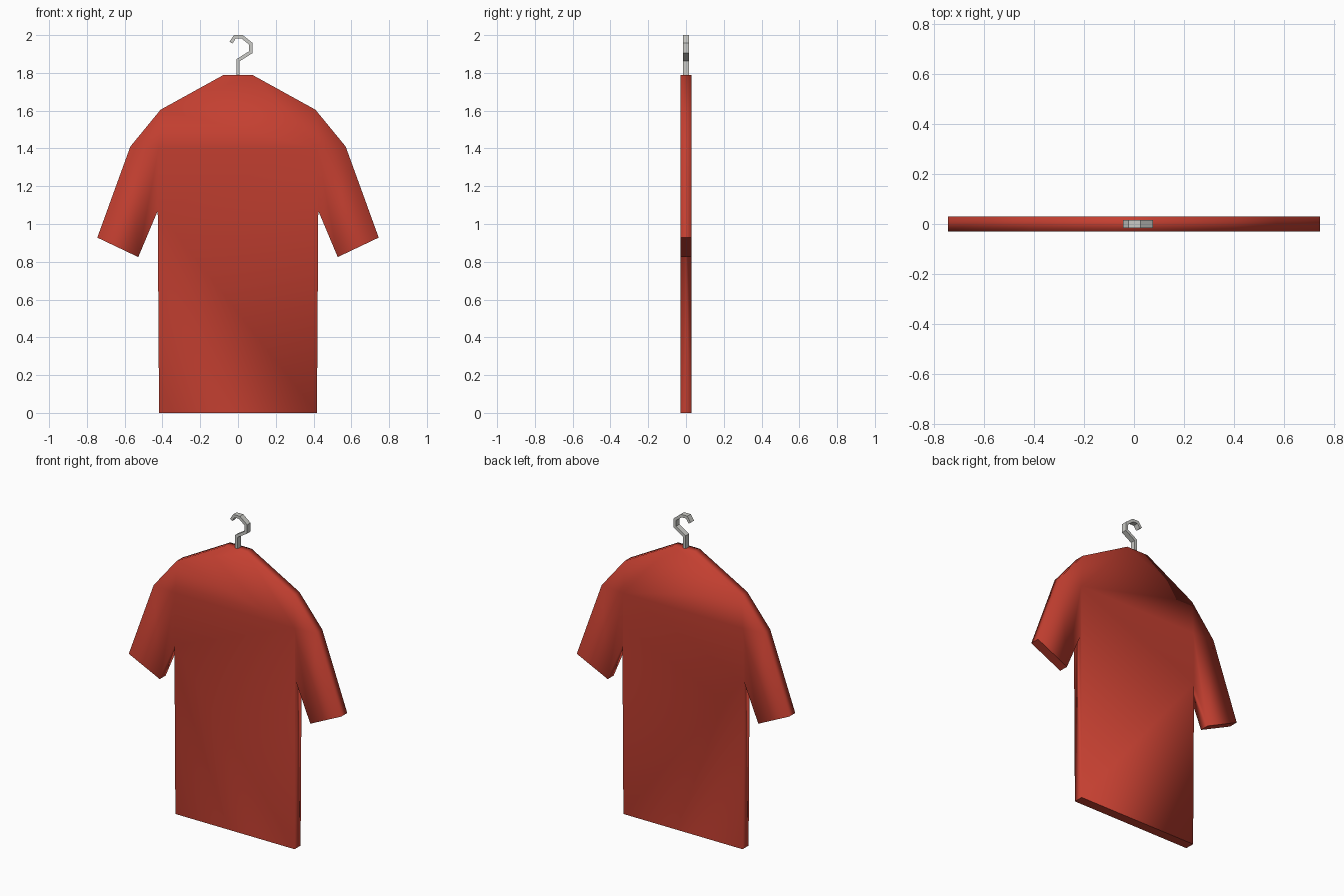
import bpy, bmesh
from mathutils import Vector

if "Cube" in bpy.data.objects:
    bpy.data.objects.remove(bpy.data.objects["Cube"])


def material(name, rgb):
    m = bpy.data.materials.new(name)
    m.diffuse_color = (*rgb, 1)
    m.use_nodes = True
    m.node_tree.nodes["Principled BSDF"].inputs["Base Color"].default_value = m.diffuse_color
    return m


def plate(name, polys, depth, mat, smooth):
    """Flat panels in the XZ plane, welded and extruded to +-depth in y."""
    bm = bmesh.new()
    for poly in polys:
        bm.faces.new([bm.verts.new((x, -depth, z)) for x, z in poly])
    bmesh.ops.remove_doubles(bm, verts=bm.verts[:], dist=0.0005)
    front = bm.faces[:]
    back = bmesh.ops.extrude_face_region(bm, geom=front, use_keep_orig=True)
    verts = [g for g in back["geom"] if isinstance(g, bmesh.types.BMVert)]
    bmesh.ops.translate(bm, verts=verts, vec=(0, 2 * depth, 0))
    bmesh.ops.recalc_face_normals(bm, faces=bm.faces[:])
    for f in bm.faces:
        f.smooth = smooth
        # crisp openings at the hem and cuffs
        if f.normal.z < -0.6:
            for e in f.edges:
                e.smooth = False
    me = bpy.data.meshes.new(name)
    bm.to_mesh(me)
    bm.free()
    me.materials.append(mat)
    ob = bpy.data.objects.new(name, me)
    bpy.context.collection.objects.link(ob)
    return ob


def ribbon(path, half):
    """Quads following a path with mitred corners."""
    pts = [Vector(p) for p in path]
    left, right = [], []
    for i, p in enumerate(pts):
        a = (p - pts[i - 1]).normalized() if i else (pts[1] - p).normalized()
        b = (pts[i + 1] - p).normalized() if i < len(pts) - 1 else a
        t = (a + b).normalized()
        n = Vector((-t.y, t.x)) * (half / max(t.dot(a), 0.5))
        left.append(p + n)
        right.append(p - n)
    return [(left[i], left[i + 1], right[i + 1], right[i]) for i in range(len(pts) - 1)]


red = material("red cloth", (0.55, 0.05, 0.03))
steel = material("light grey metal", (0.6, 0.6, 0.57))

# shirt: yoke, body and two sleeves
yoke = [(-0.075, 1.79), (0.075, 1.79), (0.41, 1.605), (0.42, 1.4), (-0.42, 1.4), (-0.41, 1.605)]
body = [(-0.42, 1.4), (0.42, 1.4), (0.425, 1.07), (0.418, 0), (-0.418, 0), (-0.425, 1.07)]
sleeve = [(0.41, 1.605), (0.57, 1.41), (0.745, 0.928), (0.528, 0.825), (0.425, 1.07), (0.42, 1.4)]
# mirrored copy keeps the same winding direction
sleeve_left = [(-x, z) for x, z in reversed(sleeve)]
plate("shirt", [yoke, body, sleeve, sleeve_left], 0.03, red, True)

# hanger hook
hook_path = [(0, 1.77), (0, 1.867), (0.067, 1.909), (0.067, 1.955),
             (0.022, 1.991), (-0.017, 1.991), (-0.037, 1.96)]
plate("hanger_hook", ribbon(hook_path, 0.009), 0.017, steel, False)
